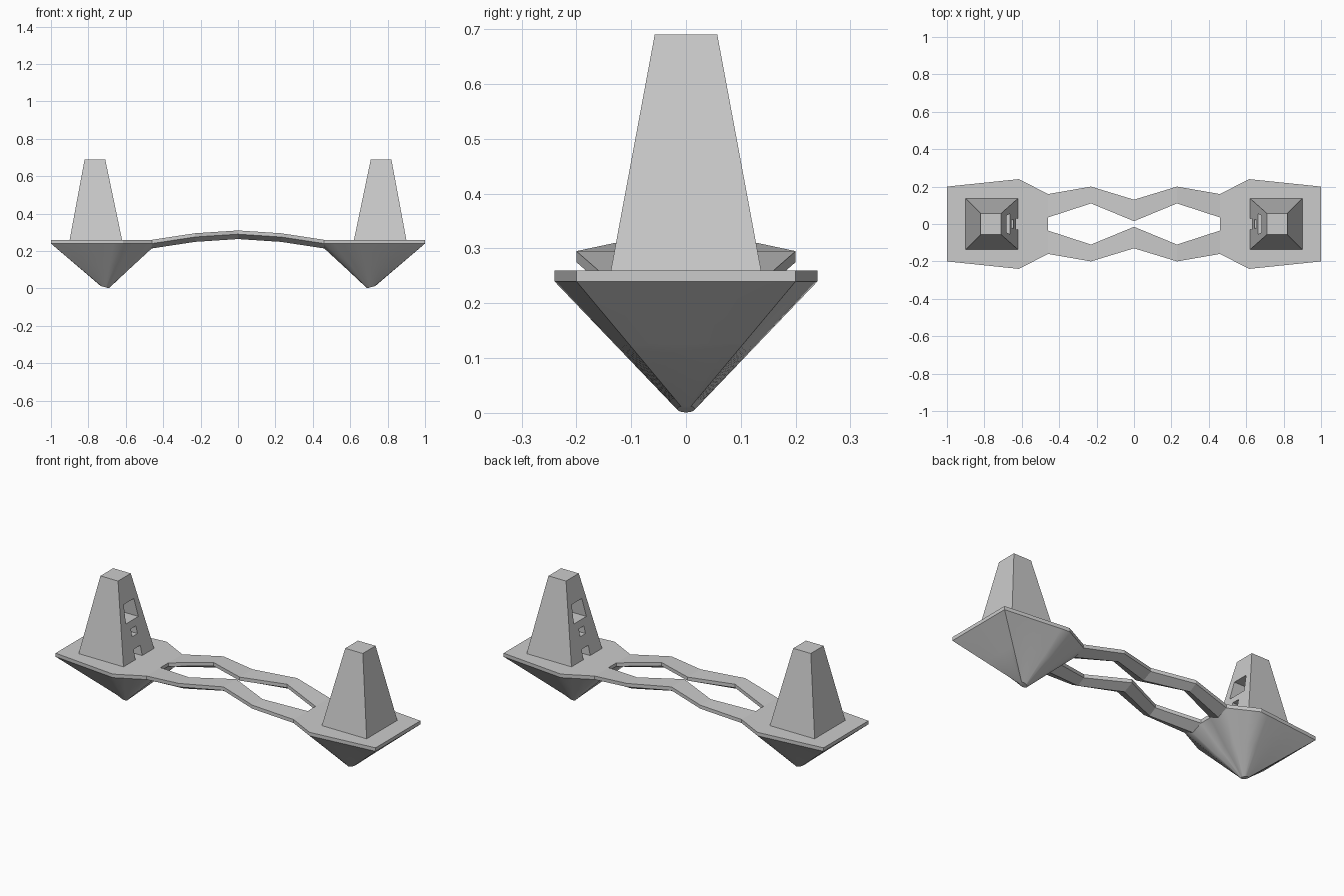
import bpy
from math import atan2, cos, sin, radians
from mathutils import Vector

if "Cube" in bpy.data.objects:
    bpy.data.objects.remove(bpy.data.objects["Cube"])


def make(name, verts, faces):
    me = bpy.data.meshes.new(name)
    me.from_pydata([tuple(v) for v in verts], [], faces)
    me.update()
    ob = bpy.data.objects.new(name, me)
    bpy.context.collection.objects.link(ob)
    # consistent outward normals
    import bmesh
    bm = bmesh.new()
    bm.from_mesh(me)
    bmesh.ops.recalc_face_normals(bm, faces=bm.faces)
    bm.to_mesh(me)
    bm.free()
    return ob


def loft(rings, caps=True):
    n = len(rings[0])
    verts = [v for r in rings for v in r]
    faces = [(k * n + i, k * n + (i + 1) % n, (k + 1) * n + (i + 1) % n, (k + 1) * n + i)
             for k in range(len(rings) - 1) for i in range(n)]
    if caps:
        last = (len(rings) - 1) * n
        faces += [tuple(range(n)), tuple(range(last, last + n))]
    return verts, faces


def mirror(ob, x=True, y=False):
    m = ob.modifiers.new("mirror", 'MIRROR')
    m.use_axis = (x, y, False)
    m.use_mirror_merge = False


# Island deck
outline = [(1, -.2), (1, .2), (.615, .24), (.46, .16), (.46, -.16), (.615, -.24)]
deck = make("island_deck", *loft([[(x, y, z) for x, y in outline] for z in (.24, .26)]))
mirror(deck)

# Island underside: polygon rim drawn down to a small rounded tip
rim = [(1, -.2, .24), (1, .2, .24), (.615, .24, .24), (.46, .16, .24), (.46, .1, .215),
       (.46, .035, .24), (.46, -.035, .24), (.46, -.1, .215), (.46, -.16, .24), (.615, -.24, .24)]
top, tip = [], []
for i, a in enumerate(rim):
    a, b = Vector(a), Vector(rim[(i + 1) % len(rim)])
    steps = max(1, round((b - a).length / .05))
    for s in range(steps):
        p = a.lerp(b, s / steps)
        ang = atan2(p.y, p.x - .71)
        top.append(p)
        tip.append((.712 + .022 * cos(ang), .016 * sin(ang), .007 + .006 * cos(ang)))
mid = [p.lerp(Vector(q), .5) for p, q in zip(top, tip)]
rock = make("island_underside", *loft([top, mid, tip]))
bpy.context.view_layer.objects.active = rock
rock.select_set(True)
bpy.ops.object.shade_smooth_by_angle(angle=radians(35))
mirror(rock)

# Arched bridge strand with a keel below its middle
sections = []
for x, inner, outer, z in [(-.46, .035, .16, .26), (-.23, .11, .2, .295), (0, .015, .13, .31),
                           (.23, .11, .2, .295), (.46, .035, .16, .26)]:
    sections.append([(x, inner, z), (x, outer, z), (x, outer, z - .02),
                     (x, (inner + outer) / 2, z - .046), (x, inner, z - .02)])
bridge = make("bridge_strand", *loft(sections))
mirror(bridge, x=False, y=True)


# Tower
def rect(x0, x1, y, z):
    return [(x0, -y, z), (x1, -y, z), (x1, y, z), (x0, y, z)]


tower = make("tower", *loft([rect(.62, .90, .137, .26), rect(.71, .82, .057, .69)]))

# Door and windows cut into the face toward the bridge: half widths, heights, depth
openings = [(.03, .03, .25, .315, .69), (.024, .022, .38, .422, .71), (.056, .045, .46, .56, .75)]
for i, (w0, w1, z0, z1, x1) in enumerate(openings):
    prof = [(-w0, z0), (w0, z0), (w1, z1), (-w1, z1)]
    cut = make("opening_cutter_%d" % i, *loft([[(x, y, z) for y, z in prof] for x in (.55, x1)]))
    cut.hide_render = True
    cut.hide_viewport = False
    cut.display_type = 'WIRE'
    b = tower.modifiers.new("opening", 'BOOLEAN')
    b.operation, b.solver, b.object = 'DIFFERENCE', 'EXACT', cut
mirror(tower)
